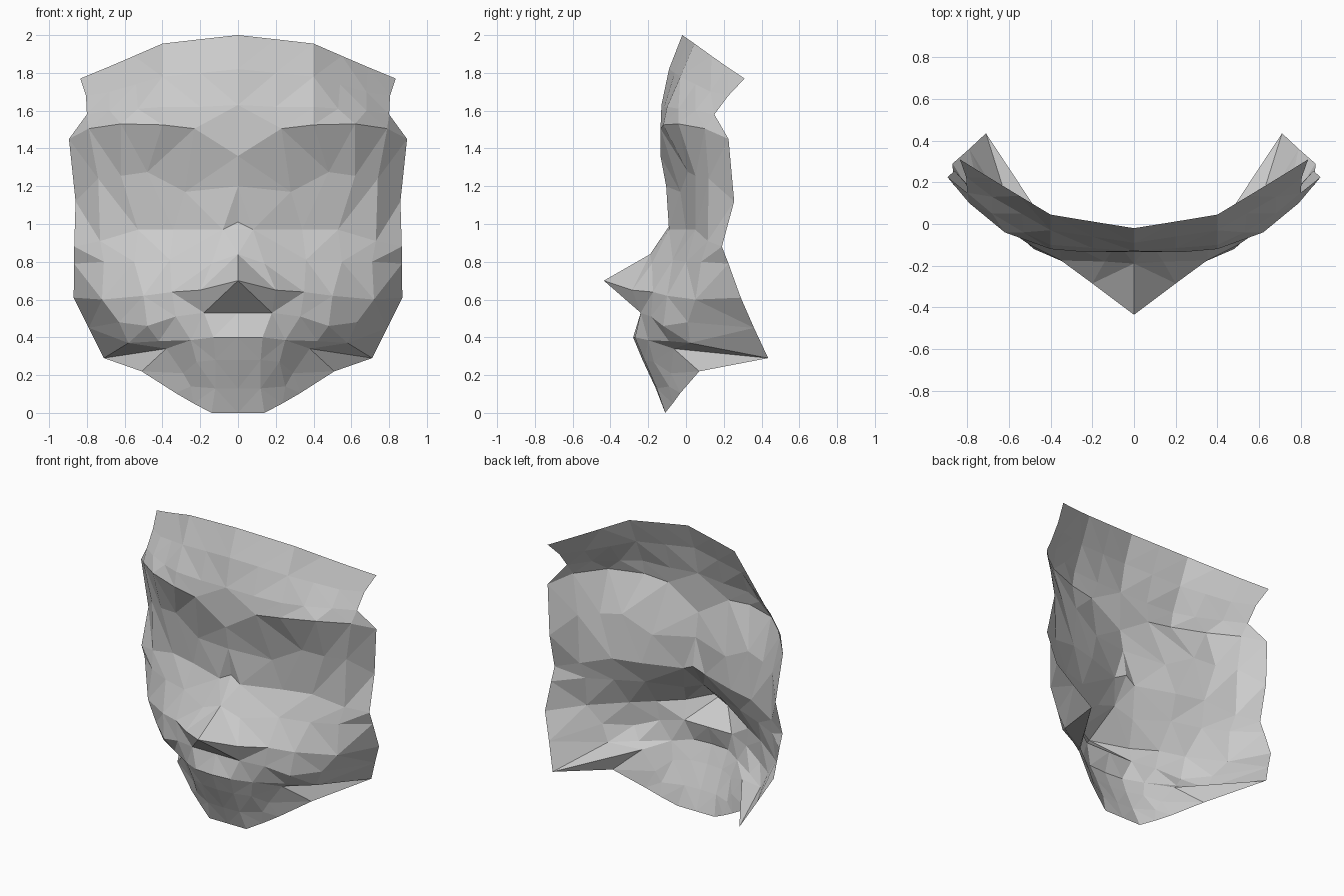
import bpy, bmesh


def shell(name, rows, fan_row=-1):
    """Loft half-profiles (centre line outwards) and mirror them across x = 0."""
    bm = bmesh.new()
    for side in (1, -1):
        grid = [[bm.verts.new((side * x, y, z)) for x, y, z in r] for r in rows]
        for n, (a, b) in enumerate(zip(grid, grid[1:])):
            for i in range(len(a) - 1):
                p, q, r, s = a[i], b[i], b[i + 1], a[i + 1]
                # Split along the shorter diagonal; the fan row splits outwards from the centre
                if (n == fan_row and i == 0) or (p.co - r.co).length < (q.co - s.co).length:
                    tris = ((p, q, r), (p, r, s))
                else:
                    tris = ((p, q, s), (q, r, s))
                for t in tris:
                    bm.faces.new(t if side > 0 else t[::-1])
    bmesh.ops.remove_doubles(bm, verts=bm.verts, dist=0.001)
    bmesh.ops.dissolve_degenerate(bm, edges=bm.edges, dist=0.0005)
    mesh = bpy.data.meshes.new(name)
    bm.to_mesh(mesh)
    bm.free()
    ob = bpy.data.objects.new(name, mesh)
    bpy.context.collection.objects.link(ob)
    return ob


# Seam profiles shared by neighbouring parts
brow = [(0, -.135, 1.36), (.23, -.135, 1.505), (.4, -.12, 1.525),
        (.62, -.04, 1.53), (.79, .1, 1.505), (.895, .225, 1.45)]
eye_line = [(0, -.075, 1.01), (.08, -.09, .97), (.34, 0, .97),
            (.53, .05, .97), (.73, .115, .91), (.867, .19, .88)]
lip = [(0, -.28, .40), (.13, -.27, .40), (.25, -.2, .385)]
cheek_edge = [(.42, -.09, .38), (.58, .02, .37), (.71, .435, .29)]
jaw_top = [(.38, -.065, .34), (.71, .435, .29)]

# Forehead
shell("forehead", [
    [(0, -.02, 2), (.2, .012, 1.978), (.4, .045, 1.955),
     (.55, .135, 1.89), (.69, .22, 1.83), (.835, .31, 1.77)],
    [(0, -.09, 1.82), (.2, -.06, 1.8), (.4, -.03, 1.78),
     (.54, .05, 1.74), (.68, .13, 1.7), (.805, .225, 1.68)],
    [(0, -.13, 1.63), (.2, -.115, 1.62), (.4, -.1, 1.62),
     (.53, -.04, 1.61), (.68, .05, 1.6), (.8, .15, 1.58)],
    brow])

# Recessed eye sockets
shell("eye_band", [
    brow,
    [(0, -.105, 1.2), (.28, -.03, 1.17), (.48, .01, 1.275),
     (.62, .05, 1.255), (.74, .12, 1.24), (.86, .255, 1.12)],
    eye_line])

# Nose, cheeks and upper lip
shell("nose_and_cheeks", [
    eye_line,
    [(0, -.19, .84), (.14, -.18, .79), (.36, -.07, .81),
     (.55, 0, .8), (.71, .08, .8), (.868, .225, .79)],
    [(0, -.435, .7), (.2, -.285, .65), (.35, -.175, .64),
     (.5, -.1, .62), (.72, .05, .6), (.87, .29, .61)],
    [(0, -.24, .53), (.18, -.24, .53), (.33, -.185, .51),
     (.48, -.12, .46), (.63, .01, .48), (.79, .36, .45)],
    lip + cheek_edge], fan_row=2)

# Folded mouth corners joining the cheeks to the jaw
shell("mouth_corner", [
    [lip[2]] + cheek_edge,
    [lip[2], jaw_top[0], (.545, .185, .315), jaw_top[1]]])

# Lower lip, chin and jaw
jaw_end = (.51, .07, .22)
shell("jaw", [
    lip + jaw_top,
    [(0, -.23, .28), (.12, -.22, .28), (.22, -.17, .27), (.29, -.08, .21), jaw_end],
    [(0, -.16, .13), (.12, -.155, .13), (.25, -.09, .14), (.33, -.03, .105), jaw_end],
    [(0, -.11, 0), (.14, -.11, 0), (.235, -.07, .05), (.33, -.03, .105), jaw_end]])
